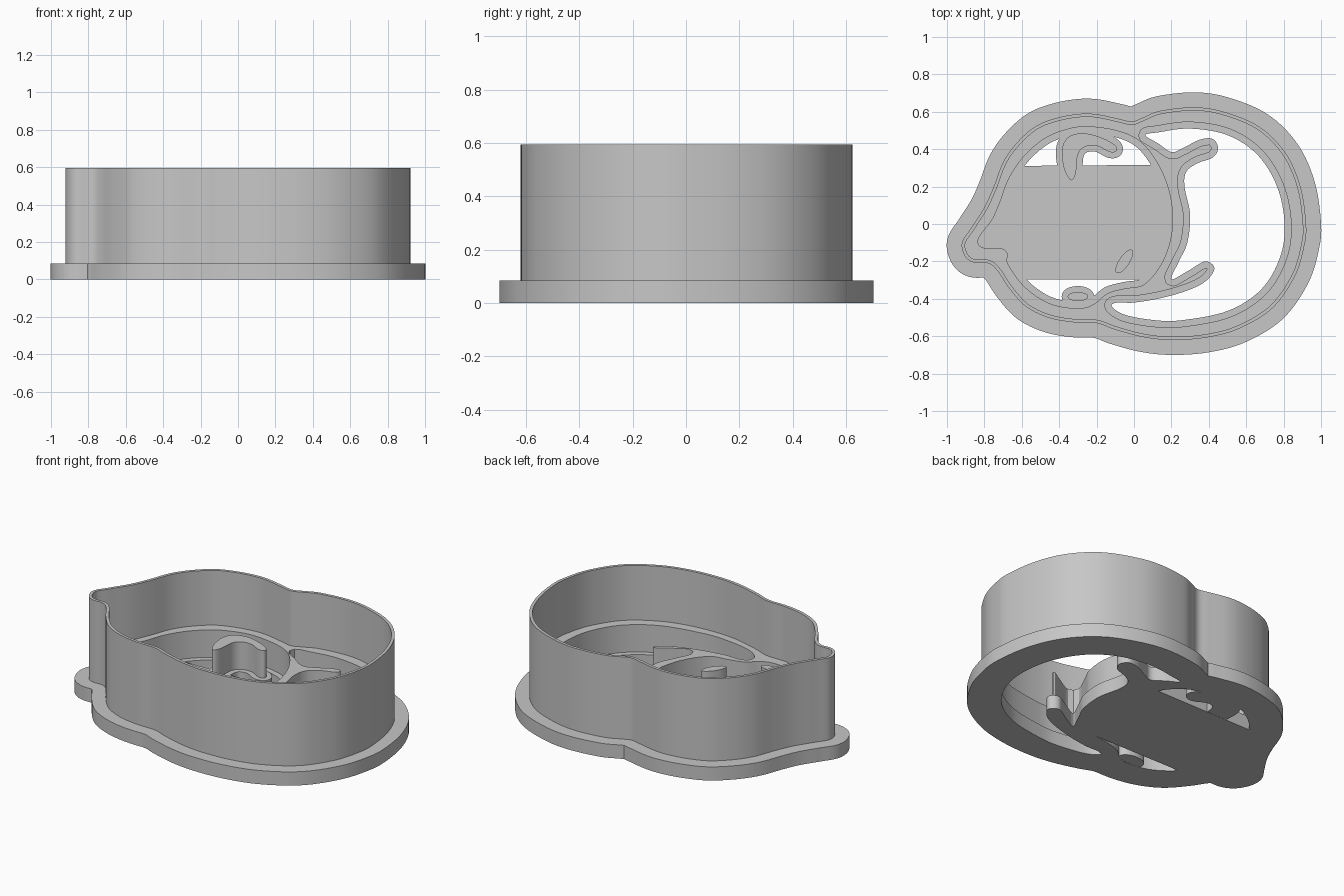
import bpy, math

if "Cube" in bpy.data.objects:
    bpy.data.objects.remove(bpy.data.objects["Cube"])

BASE_TOP, STAMP_TOP, WALL_TOP = 0.085, 0.255, 0.595

grey = bpy.data.materials.new("plastic grey")
grey.diffuse_color = (0.57, 0.57, 0.57, 1)
grey.use_nodes = True
grey.node_tree.nodes["Principled BSDF"].inputs["Base Color"].default_value = grey.diffuse_color


def smooth(pts, n=8):
    """Closed Catmull-Rom curve, counter-clockwise."""
    area = sum(a[0] * b[1] - b[0] * a[1] for a, b in zip(pts, pts[1:] + pts[:1]))
    if area < 0:
        pts = pts[::-1]
    out, k = [], len(pts)
    for i in range(k):
        p = [pts[(i + j - 1) % k] for j in range(4)]
        for s in range(n):
            t = s / n
            out.append(tuple(0.5 * (2 * p[1][c] + (p[2][c] - p[0][c]) * t
                       + (2 * p[0][c] - 5 * p[1][c] + 4 * p[2][c] - p[3][c]) * t * t
                       + (3 * p[1][c] - p[0][c] - 3 * p[2][c] + p[3][c]) * t ** 3)
                       for c in (0, 1)))
    return out


def crossing(a, b, c, d):
    """Point where segments ab and cd cross, or None."""
    rx, ry, sx, sy = b[0] - a[0], b[1] - a[1], d[0] - c[0], d[1] - c[1]
    den = rx * sy - ry * sx
    if abs(den) < 1e-12:
        return None
    t = ((c[0] - a[0]) * sy - (c[1] - a[1]) * sx) / den
    u = ((c[0] - a[0]) * ry - (c[1] - a[1]) * rx) / den
    if 0 <= t <= 1 and 0 <= u <= 1:
        return (a[0] + t * rx, a[1] + t * ry)


def uncross(loop):
    """Cut off the small loops where an outline crosses itself."""
    found = True
    while found:
        found = False
        k = len(loop)
        for i in range(k):
            for step in range(2, min(40, k // 3)):
                j = (i + step) % k
                x = crossing(loop[i], loop[(i + 1) % k], loop[j], loop[(j + 1) % k])
                if x:
                    turned = loop[i:] + loop[:i]
                    loop = [turned[0], x] + turned[step + 1:]
                    found = True
                    break
            if found:
                break
    return [p for i, p in enumerate(loop) if math.dist(p, loop[i - 1]) > 0.0015]


def offset(loop, d):
    """Grow (d > 0) or shrink a loop, dropping points that fold over."""
    out, k = [], len(loop)
    for i, (x, y) in enumerate(loop):
        a, b = loop[i - 1], loop[(i + 1) % k]
        tx, ty = b[0] - a[0], b[1] - a[1]
        m = math.hypot(tx, ty) or 1
        q = (x + ty / m * d, y - tx / m * d)
        if min(math.dist(q, s) for s in loop) > abs(d) * 0.98:
            out.append(q)
    return uncross(out)


def ellipse(cx, cy, rx, ry, tilt=0, n=32):
    c, s = math.cos(tilt), math.sin(tilt)
    pts = []
    for i in range(n):
        a = 2 * math.pi * i / n
        u, v = rx * math.cos(a), ry * math.sin(a)
        pts.append((cx + u * c - v * s, cy + u * s + v * c))
    return pts


def prism(name, loops, z0, z1):
    """Extrude an outline (first loop) with holes (other loops)."""
    cu = bpy.data.curves.new(name, 'CURVE')
    cu.dimensions = '2D'
    cu.fill_mode = 'BOTH'
    cu.extrude = (z1 - z0) / 2
    for loop in loops:
        sp = cu.splines.new('POLY')
        sp.points.add(len(loop) - 1)
        for p, (x, y) in zip(sp.points, loop):
            p.co = (x, y, 0, 1)
        sp.use_cyclic_u = True
    ob = bpy.data.objects.new(name, cu)
    ob.location.z = (z0 + z1) / 2
    bpy.context.collection.objects.link(ob)
    bpy.ops.object.select_all(action='DESELECT')
    ob.select_set(True)
    bpy.context.view_layer.objects.active = ob
    bpy.ops.object.convert(target='MESH')
    ob = bpy.context.object
    ob.data.materials.clear()
    ob.data.materials.append(grey)
    bpy.ops.object.shade_smooth_by_angle(angle=math.radians(30))
    return ob


# Outer face of the cutting wall
wall = smooth([
    (.92, 0), (.89, .2), (.81, .38), (.67, .52), (.48, .6), (.32, .624), (.14, .605),
    (.05, .57), (-.01, .548), (-.08, .562), (-.2, .587), (-.3, .588), (-.42, .565),
    (-.53, .52), (-.63, .43), (-.7, .33), (-.75, .2), (-.8, .09), (-.87, -.02),
    (-.92, -.1), (-.905, -.17), (-.86, -.205), (-.78, -.21), (-.73, -.25), (-.67, -.34),
    (-.58, -.44), (-.46, -.5), (-.33, -.525), (-.2, -.53), (-.1, -.565), (.05, -.605),
    (.2, -.62), (.38, -.608), (.56, -.56), (.74, -.45), (.86, -.28), (.91, -.12)])

# Inner edge of the raised line around the face
face = smooth([
    (-.25, .52), (-.36, .505), (-.48, .455), (-.59, .36), (-.67, .24), (-.715, .12),
    (-.76, .02), (-.825, -.065), (-.83, -.11), (-.79, -.13), (-.71, -.13), (-.675, -.16),
    (-.675, -.21), (-.6, -.32), (-.5, -.4), (-.4, -.44), (-.28, -.45), (-.21, -.425),
    (-.14, -.37), (-.05, -.345), (.05, -.325), (.13, -.24), (.185, -.12), (.207, .03),
    (.18, .2), (.11, .35), (.02, .45), (-.1, .5)])

# Through hole behind the face
back = smooth([
    (.06, .475), (.13, .43), (.2, .385), (.26, .405), (.35, .45), (.42, .455), (.45, .405),
    (.42, .355), (.34, .325), (.28, .28), (.27, .2), (.3, .05), (.285, -.1), (.24, -.2),
    (.2, -.295), (.29, -.25), (.38, -.2), (.43, -.235), (.39, -.3), (.3, -.35),
    (.15, -.395), (0, -.42), (-.09, -.42), (-.12, -.44), (-.05, -.485), (.1, -.513),
    (.25, -.515), (.5, -.465), (.68, -.35), (.78, -.18), (.805, 0), (.765, .2),
    (.66, .37), (.5, .475), (.3, .51), (.13, .49)])

# Face openings above and below the flat face plate
inner = offset(face, -0.035)


def run(keep):
    """Cut a contiguous stretch of the inner face contour."""
    k = len(inner)
    start = next(i for i in range(k) if keep(inner[i]) and not keep(inner[i - 1]))
    out = []
    while keep(inner[start % k]):
        out.append(inner[start % k])
        start += 1
    return out


top_hole = run(lambda p: p[1] > .303)
bottom_hole = run(lambda p: p[1] < -.295)

# Base flange and face plate
prism("base_flange", [offset(wall, .08), uncross(back), top_hole, bottom_hole], 0, BASE_TOP)

# Raised stamp line with the face and back areas cut out
prism("stamp_outline", [offset(wall, -.01), offset(back, .035), face], .04, STAMP_TOP)

# Thin cutting wall
prism("cutting_wall", [wall, offset(wall, -.018)], .03, WALL_TOP)

# Small stamp details; those over the openings stand on pads
curl = smooth([
    (-.345, .24), (-.375, .3), (-.385, .4), (-.35, .465), (-.27, .485), (-.17, .46),
    (-.1, .42), (-.095, .39), (-.13, .385), (-.2, .418), (-.265, .412), (-.3, .37),
    (-.31, .28), (-.325, .24)])
mouth = ellipse(-.3, -.388, .055, .024)
eye = ellipse(-.052, -.2, .074, .028, math.radians(56))

for name, loop, pad in (("curl", curl, .032), ("oval", mouth, .032), ("eye", eye, 0)):
    prism(name + "_stamp", [loop], .04, STAMP_TOP)
    if pad:
        prism(name + "_pad", [offset(loop, pad)], .001, BASE_TOP - .001)
